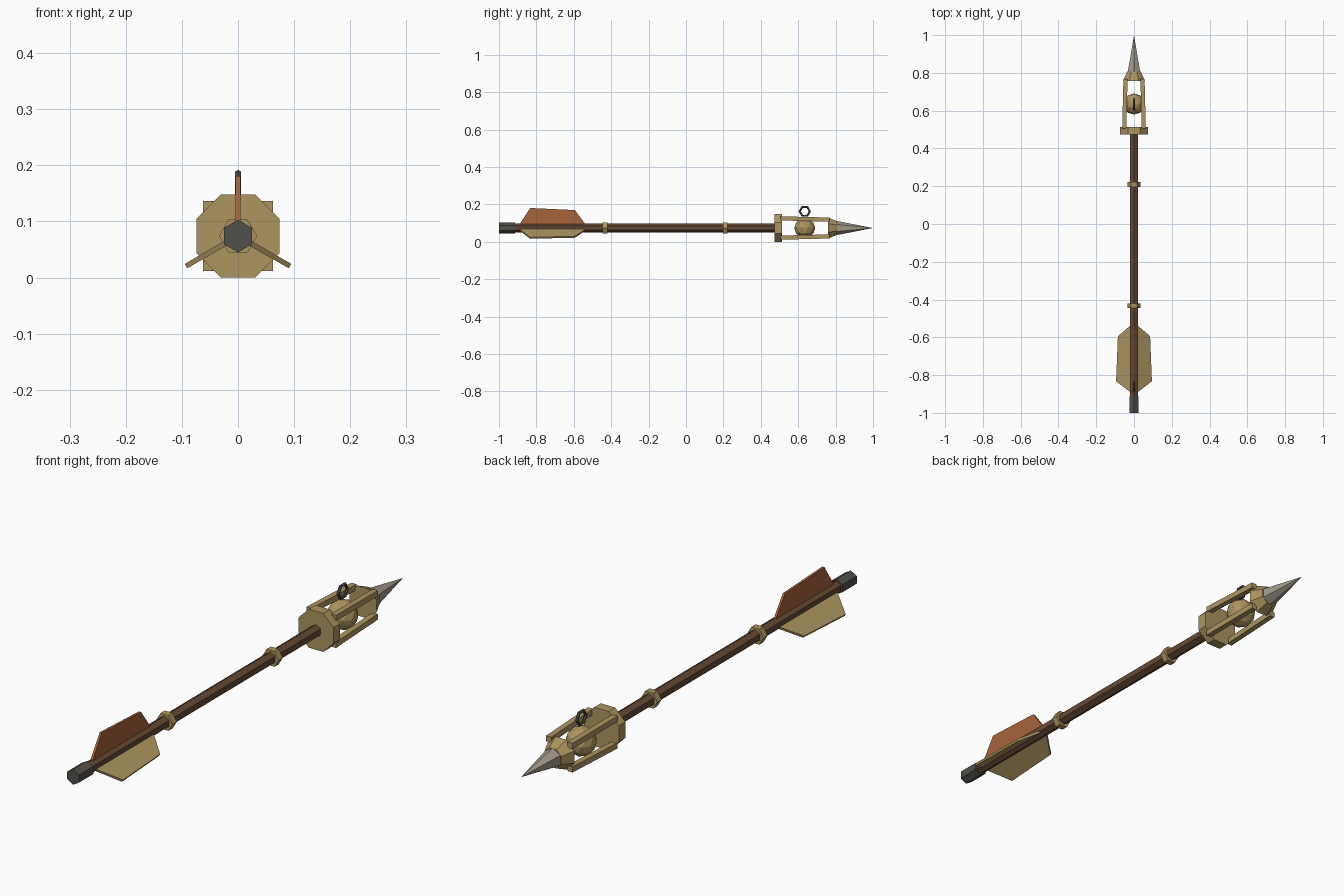
import bpy, bmesh, math
from mathutils import Vector, Matrix

if "Cube" in bpy.data.objects:
    bpy.data.objects.remove(bpy.data.objects["Cube"])

AXIS_Z = 0.074


def material(name, rgb):
    m = bpy.data.materials.new(name)
    m.diffuse_color = (*rgb, 1)
    m.use_nodes = True
    m.node_tree.nodes["Principled BSDF"].inputs["Base Color"].default_value = m.diffuse_color
    return m


WOOD = material("dark wood", (0.13, 0.066, 0.034))
BRASS = material("old brass", (0.42, 0.30, 0.118))
RUST = material("rust feather", (0.39, 0.125, 0.044))
STEEL = material("worn steel", (0.36, 0.32, 0.26))
IRON = material("dark iron", (0.085, 0.08, 0.072))


def finish(bm, name, mat):
    bmesh.ops.recalc_face_normals(bm, faces=bm.faces)
    me = bpy.data.meshes.new(name)
    bm.to_mesh(me)
    bm.free()
    me.materials.append(mat)
    ob = bpy.data.objects.new(name, me)
    bpy.context.collection.objects.link(ob)
    return ob


def prism(name, mat, sides, y0, r0, y1, r1, phase):
    """Straight or tapered prism along y; r1 = 0 gives a point."""
    bm = bmesh.new()

    def ring(y, r):
        return [bm.verts.new((r * math.cos(phase + math.tau * i / sides), y,
                              AXIS_Z + r * math.sin(phase + math.tau * i / sides)))
                for i in range(sides)]
    a, b = ring(y0, r0), ring(y1, r1)
    for i in range(sides):
        j = (i + 1) % sides
        bm.faces.new((a[i], a[j], b[j], b[i]))
    bm.faces.new(a)
    bm.faces.new(b)
    bmesh.ops.remove_doubles(bm, verts=bm.verts, dist=1e-5)
    return finish(bm, name, mat)


UP = math.pi / 2      # hexagon with a corner on top
FLAT8 = math.pi / 8   # octagon with flat top

# shaft, nock and bands
prism("shaft", WOOD, 6, -0.95, 0.023, 0.49, 0.023, UP)
prism("nock", IRON, 6, -1.0, 0.029, -0.913, 0.029, UP)
for i, y in enumerate((-0.433, 0.21)):
    prism(f"shaft_band_{i + 1}", BRASS, 6, y - 0.013, 0.034, y + 0.013, 0.034, 0)

# cage base, cage collar and point
prism("cage_base", BRASS, 8, 0.473, 0.08, 0.513, 0.08, FLAT8)
prism("cage_collar", BRASS, 8, 0.758, 0.062, 0.808, 0.039, FLAT8)
prism("point", STEEL, 6, 0.80, 0.039, 1.0, 0.0, UP)

# four square cage bars leaning slightly inward
for sx in (-1, 1):
    for sz in (-1, 1):
        bm = bmesh.new()
        bmesh.ops.create_cube(bm, size=1)
        for v in bm.verts:
            front = v.co.y > 0
            c = 0.045 if front else 0.0515
            v.co = Vector((sx * c + v.co.x * 0.022, 0.768 if front else 0.505,
                           AXIS_Z + sz * c + v.co.z * 0.022))
        finish(bm, f"cage_bar_{'left' if sx < 0 else 'right'}_{'lower' if sz < 0 else 'upper'}", BRASS)

# faceted ball in the cage
bm = bmesh.new()
bmesh.ops.create_icosphere(bm, subdivisions=2, radius=0.056,
                           matrix=Matrix.Translation((0, 0.635, AXIS_Z)))
finish(bm, "cage_ball", BRASS)

# six-sided hanging ring above the cage, in the y-z plane
bm = bmesh.new()
rings = []
for i in range(6):
    a = math.tau * i / 6
    rings.append([])
    for k in range(6):
        b = math.tau * k / 6
        r = 0.027 + 0.006 * math.cos(b)
        rings[-1].append(bm.verts.new((0.006 * math.sin(b), 0.635 + r * math.cos(a),
                                       0.163 + r * math.sin(a))))
for i in range(6):
    for k in range(6):
        p, q, n = rings[i], rings[(i + 1) % 6], (k + 1) % 6
        bm.faces.new((p[k], q[k], q[n], p[n]))
finish(bm, "hanging_ring", IRON)

# three fins around the tail: (y, distance from axis)
FIN = [(-0.895, 0.012), (-0.833, 0.107), (-0.594, 0.096), (-0.532, 0.012)]
for name, deg, mat in (("fin_top", 90, RUST), ("fin_left", 210, BRASS), ("fin_right", 330, BRASS)):
    a = math.radians(deg)
    out = Vector((math.cos(a), 0, math.sin(a)))
    side = Vector((-math.sin(a), 0, math.cos(a))) * 0.0045
    bm = bmesh.new()
    base = Vector((0, 0, AXIS_Z))
    s = [[bm.verts.new(base + Vector((0, y, 0)) + out * r + side * k) for y, r in FIN]
         for k in (-1, 1)]
    bm.faces.new(s[0])
    bm.faces.new(s[1])
    for i in range(4):
        j = (i + 1) % 4
        bm.faces.new((s[0][i], s[0][j], s[1][j], s[1][i]))
    finish(bm, name, mat)
